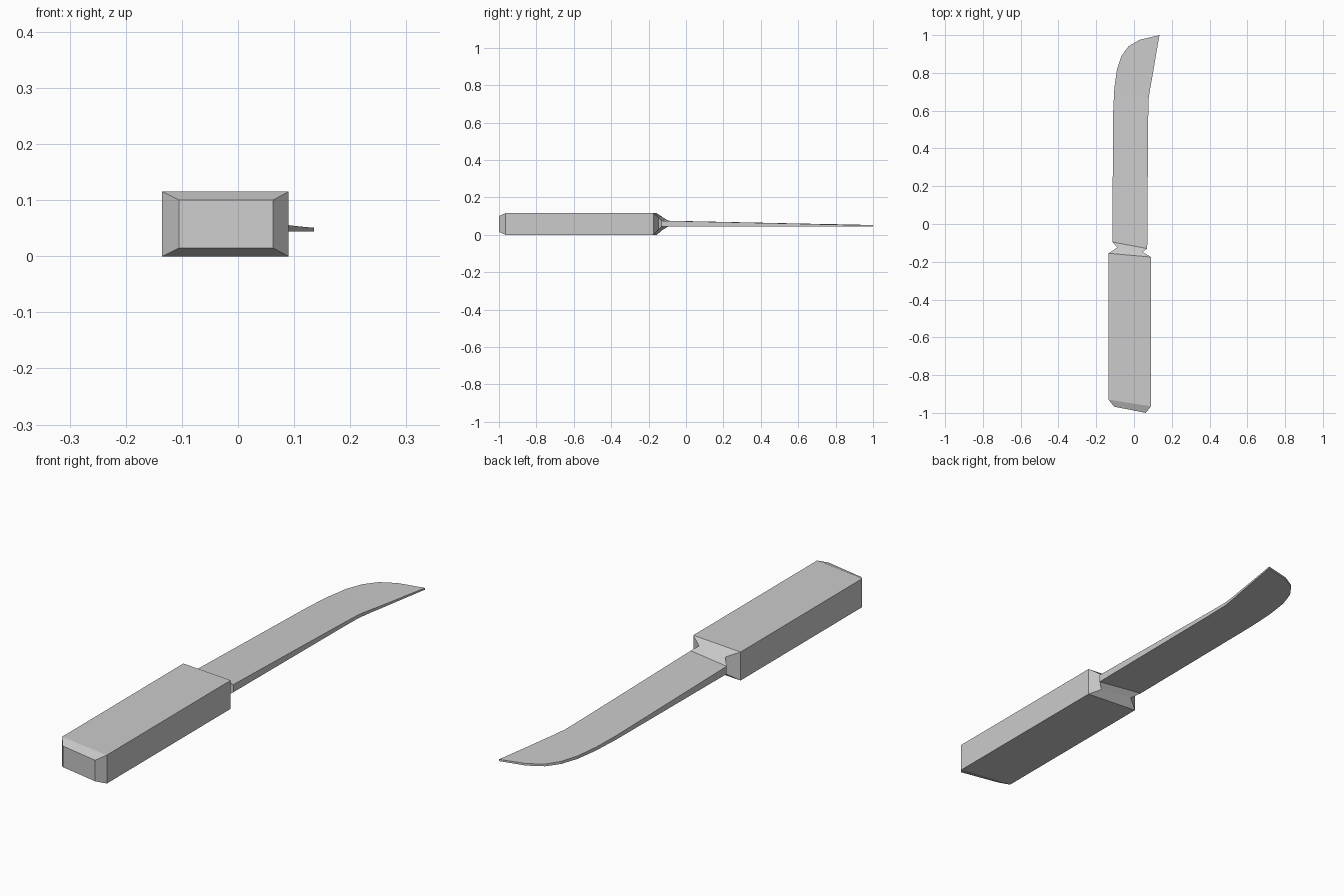
import bpy, bmesh

if "Cube" in bpy.data.objects:
    bpy.data.objects.remove(bpy.data.objects["Cube"])


def loft(name, sections, cap_start=False, cap_end=False):
    """Section: left (x, y), right (x, y), bottom z, top z."""
    bm = bmesh.new()
    rings = []
    for (lx, ly), (rx, ry), z0, z1 in sections:
        pts = [(lx, ly, z0), (rx, ry, z0), (rx, ry, z1), (lx, ly, z1)]
        rings.append([bm.verts.new(p) for p in pts])
    for a, b in zip(rings, rings[1:]):
        for i in range(4):
            j = (i + 1) % 4
            bm.faces.new((a[i], a[j], b[j], b[i]))
    if cap_start:
        bm.faces.new(rings[0][::-1])
    if cap_end:
        bm.faces.new(rings[-1])
    bmesh.ops.remove_doubles(bm, verts=bm.verts, dist=1e-5)
    bmesh.ops.recalc_face_normals(bm, faces=bm.faces)
    mesh = bpy.data.meshes.new(name)
    bm.to_mesh(mesh)
    bm.free()
    obj = bpy.data.objects.new(name, mesh)
    bpy.context.collection.objects.link(obj)
    return obj


# Handle with chamfered butt
front = ((-0.135, -0.155), (0.09, -0.175), 0.0, 0.115)
loft("handle", [
    ((-0.105, -0.967), (0.062, -1.0), 0.015, 0.10),
    ((-0.135, -0.93), (0.09, -0.965), 0.0, 0.115),
    front,
], cap_start=True)

# Neck, pinched at the sides
blade_base = ((-0.115, -0.095), (0.07, -0.13), 0.044, 0.075)
loft("neck", [
    front,
    ((-0.088, -0.125), (0.045, -0.148), 0.026, 0.094),
    blade_base,
])

# Blade with a curved edge, tapering in thickness to the tip
outline = [
    ((-0.11, 0.60), (0.075, 0.55)),
    ((-0.104, 0.72), (0.077, 0.66)),
    ((-0.09, 0.82), (0.086, 0.72)),
    ((-0.066, 0.89), (0.098, 0.785)),
    ((-0.03, 0.94), (0.108, 0.845)),
    ((0.03, 0.975), (0.120, 0.915)),
    ((0.135, 1.0), (0.135, 1.0)),
]
sections = [blade_base]
for left, right in outline:
    t = ((left[1] + right[1]) / 2 + 0.11) / 1.11
    sections.append((left, right, 0.044, 0.075 - 0.024 * t))
blade = loft("blade", sections, cap_end=False)
